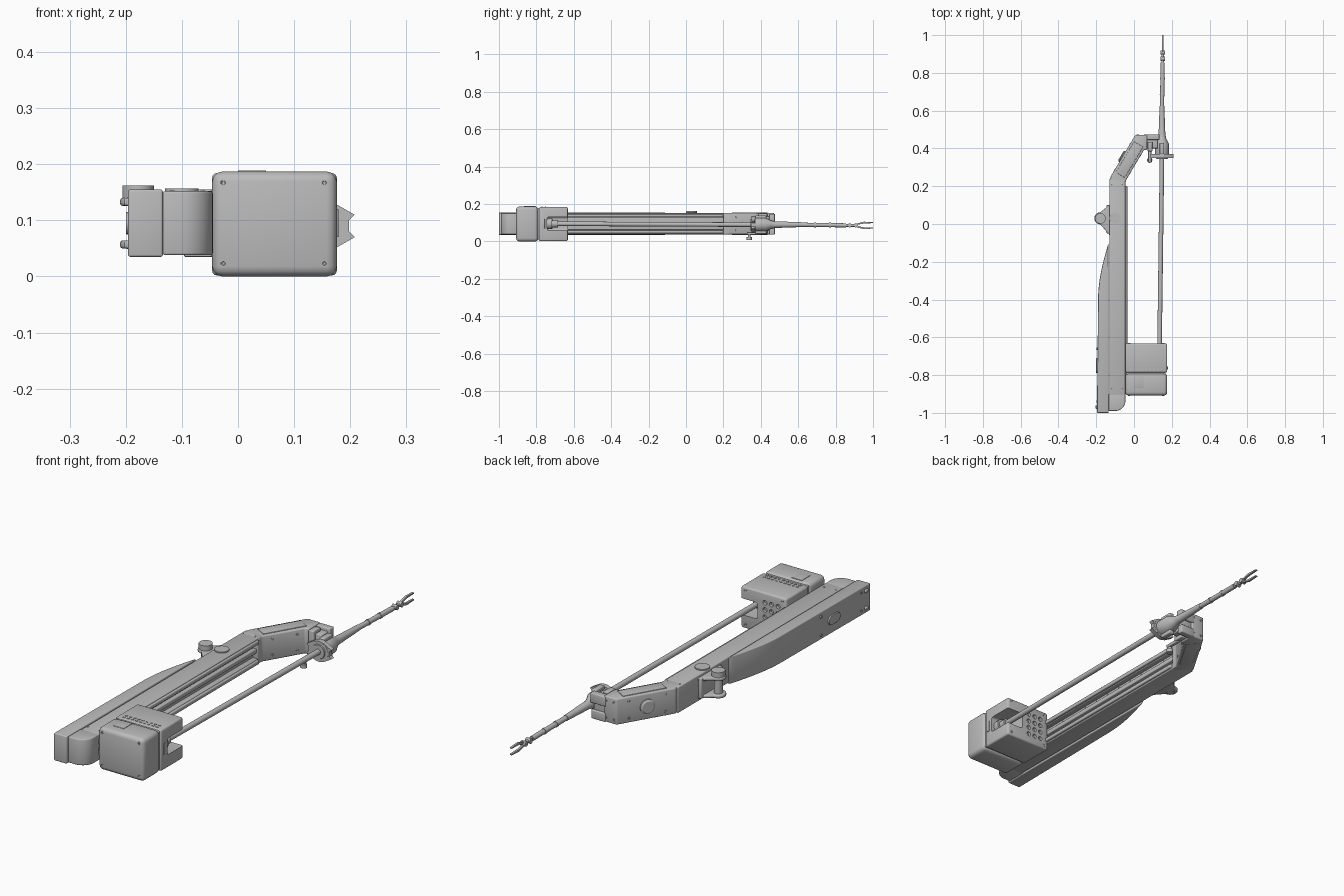
import bpy, bmesh, math
from mathutils import Vector

default_cube = bpy.data.objects.get("Cube")
if default_cube:
    bpy.data.objects.remove(default_cube)

grey = (.5, .5, .5, 1)
material = bpy.data.materials.new("instrument grey")
material.use_nodes = True
material.diffuse_color = grey
material.node_tree.nodes["Principled BSDF"].inputs["Base Color"].default_value = grey

X, Y, Z = Vector((1, 0, 0)), Vector((0, 1, 0)), Vector((0, 0, 1))
MIDDLE = .095          # mid height shared by arm and housing
ROD_X, ROD_Z = .148, .09
SOFT = .004            # usual edge rounding
SIDES = (-1, 1)
parts, cutters = [], []


def around(half):
    return MIDDLE - half, MIDDLE + half


def finish(name, bm, bevel=0):
    bmesh.ops.recalc_face_normals(bm, faces=bm.faces)
    mesh = bpy.data.meshes.new(name)
    bm.to_mesh(mesh)
    bm.free()
    mesh.materials.append(material)
    part = bpy.data.objects.new(name, mesh)
    bpy.context.scene.collection.objects.link(part)
    if bevel:
        rounding = part.modifiers.new("Bevel", "BEVEL")
        rounding.width = bevel
        rounding.segments = 3
        rounding.limit_method = "ANGLE"
    parts.append(part)
    return part


def prism(name, outline, span, axis="z", bevel=SOFT):
    """Extrude a flat outline along one axis."""
    def place(a, b, depth):
        return {"x": (depth, a, b), "y": (a, depth, b), "z": (a, b, depth)}[axis]
    bm = bmesh.new()
    low, high = [[bm.verts.new(place(a, b, depth)) for a, b in outline] for depth in span]
    bm.faces.new(low)
    bm.faces.new(high)
    for i in range(len(outline)):
        bm.faces.new((low[i - 1], low[i], high[i], high[i - 1]))
    return finish(name, bm, bevel)


def box(name, xs, ys, zs, bevel=SOFT):
    (left, right), (front, back) = xs, ys
    return prism(name, [(left, front), (right, front), (right, back), (left, back)], zs, bevel=bevel)


def arc(centre, radius, start, sweep, steps=10):
    """Points on an arc, with angles counted in quarter turns."""
    angles = [(start + sweep * k / steps) * math.pi / 2 for k in range(steps + 1)]
    return [(centre[0] + radius * math.cos(a), centre[1] + radius * math.sin(a)) for a in angles]


def ribbon(path, half):
    """Outline of a constant-width band with mitred bends."""
    steps = [(b - a).normalized() for a, b in zip(path, path[1:])]
    normals = [Z.cross(step) for step in steps]
    left, right = [], []
    for point, n, m in zip(path, normals[:1] + normals, normals + normals[-1:]):
        shift = (n + m) / (1 + n.dot(m)) * half
        left.append((point + shift).xy)
        right.append((point - shift).xy)
    return left + right[::-1]


def add_turned(bm, start, direction, profile, sides):
    """Revolve (distance, radius) stations about a line."""
    along = direction.normalized()
    u = along.orthogonal().normalized()
    v = along.cross(u)
    turns = [math.tau * k / sides for k in range(sides)]
    rings = [[bm.verts.new(start + along * distance + radius * (u * math.cos(a) + v * math.sin(a)))
              for a in turns] for distance, radius in profile]
    for near, far in zip(rings, rings[1:]):
        for k in range(sides):
            bm.faces.new((near[k - 1], near[k], far[k], far[k - 1]))
    bm.faces.new(rings[0])
    bm.faces.new(rings[-1])


def turned(name, start, direction, profile, sides=32):
    bm = bmesh.new()
    add_turned(bm, Vector(start), direction, profile, sides)
    return finish(name, bm)


def cylinder(name, start, direction, length, radius):
    return turned(name, start, direction, [(0, radius), (length, radius)])


def screws(name, centre, reach, other_reach, direction, radius=.006):
    """Four dished screws at the corners of a rectangle."""
    dish = [(-radius / 2, radius), (radius / 4, radius), (radius / 4, radius * .6), (0, radius / 2)]
    bm = bmesh.new()
    for i in SIDES:
        for j in SIDES:
            add_turned(bm, Vector(centre) + reach * i + other_reach * j, direction, dish, 12)
    return finish(name, bm)


def cut(target, cutter):
    boolean = target.modifiers.new("Cut", "BOOLEAN")
    boolean.operation = "DIFFERENCE"
    boolean.object = cutter
    boolean.solver = "EXACT"
    cutter.hide_render = True
    parts.remove(cutter)
    cutters.append(cutter)


# Long spar: a web with flanges above and below an inner channel
spar_length = (-.91, .24)
box("spar_web", (-.13, -.068), spar_length, around(.056))
box("slide_track", (-.07, -.05), spar_length, around(.01))
for side in SIDES:
    flange = sorted(MIDDLE + side * h for h in (.032, .057))
    lip = sorted(MIDDLE + side * h for h in (.035, .052))
    box("spar_flange", (-.13, -.045), spar_length, flange)
    box("spar_lip", (-.06, -.035), (-.7, .2), lip)
for mark in range(10):
    y = -.56 + mark * .075
    box("scale_mark", (-.07, -.066), (y, y + SOFT), (.11, .125), bevel=0)
screws("spar_screws", (-.09, -.33, .152), X * .027, Y * .54, Z, radius=SOFT)

# Rounded nose at the foot of the spar
nose_corner = arc((-.1, -.935), .055, -1, 1)
prism("spar_nose", [(-.134, -.9), (-.134, -.99)] + nose_corner + [(-.045, -.9)], around(.057))

# Outer cover, tapering into the spar
taper = [(-.135 - .055 * math.cos(t * math.pi / 20), -.4 + t * .03) for t in range(11)]
prism("outer_cover", [(-.134, -1), (-.196, -1)] + taper, around(.06))
pill = arc((-.73, MIDDLE), .02, -1, 2) + arc((-.77, MIDDLE), .02, 1, 2)
prism("cover_button", pill, (-.2, -.19), "x", bevel=.002)
screws("cover_screws", (-.196, -.8, MIDDLE), Y * .14, Z * .04, -X)

# Clevis mount with its pin
pin = Vector((-.178, .03, .045))
lug = [(-.12, -.07)] + arc(pin, .032, -1, -2) + [(-.12, .11)]
for side in SIDES:
    height = MIDDLE + side * .038
    prism("mount_lug", lug, (height - .007, height + .007))
    box("cover_foot", (-.203, -.19), (-.98, -.96), (height - .007, height + .007))
box("mount_back", (-.145, -.125), (-.05, .1), around(.045))
cylinder("mount_pin", pin, Z, .1, .018)
cylinder("mount_knob", pin + Z * .09, Z, .027, .028)
cylinder("mount_cap", (-.1, .03, .15), Z, .007, .03)

# Bent elbow carrying the guide
lower_bend, upper_bend = Vector((-.084, .24, MIDDLE)), Vector((.03, .432, MIDDLE))
elbow_path = [lower_bend - Y * .04, lower_bend, upper_bend, upper_bend + X * .04]
prism("elbow", ribbon(elbow_path, .04), around(.057), bevel=.006)
lid_path = [lower_bend.lerp(upper_bend, t) for t in (.1, .95)]
prism("elbow_lid", ribbon(lid_path, .028), around(.06), bevel=.002)
slope = (upper_bend - lower_bend).normalized()
outward = Z.cross(slope)
centre = (lower_bend + upper_bend) / 2
outer_face = centre + outward * .04
turned("elbow_button", outer_face, outward, [(0, .032), (.005, .032), (.01, .024)])
screws("elbow_outer_screws", outer_face, slope * .08, Z * .038, outward)
screws("elbow_inner_screws", centre - outward * .04, slope * .055, Z * .035, -outward)
screws("elbow_end_screws", (.04, .472, MIDDLE), X * .02, Z * .038, Y)

# Clamp between elbow and guide, with a latch
box("clamp_upper", (.06, .135), (.445, .475), (.105, .148))
box("clamp_lower", (.06, .13), (.445, .475), (.037, .075))
box("clamp_web", (.06, .125), (.4, .465), around(.04))
box("clamp_latch", (.072, .098), (.385, .435), around(.055))
box("latch_arm", (.075, .092), (.325, .4), (.036, .05))
latch = Vector((.083, .338, .008))
cylinder("latch_knob", latch, Z, .016, .014)
cylinder("latch_stem", latch, Z, .034, .007)

# Guide hub with a winged flange
hub = Vector((ROD_X, .345, ROD_Z))
turned("guide_hub", hub, Y, [(0, .03), (.02, .037), (.08, .037), (.11, .022), (.13, .018), (.28, .0125)])
flange_depth = (.35, .37)
cylinder("guide_flange", hub + Y * SOFT, Y, .022, .045)
for side in SIDES:
    for upright in SIDES:
        wing = [(0, .045), (.025, .04), (.06, .02), (.05, .01), (.05, 0), (0, 0)]
        outline = [(ROD_X + side * a, ROD_Z + upright * b) for a, b in wing]
        prism("flange_wing", outline, flange_depth, "y", bevel=0)
    box("hub_rib", (ROD_X - .012, ROD_X + .012), (.37, .43),
        sorted(ROD_Z + side * h for h in (.03, .05)))

# Slender shaft, wrist and jaws
shaft_start = Vector((.134, -.745, MIDDLE))
shaft = hub - shaft_start
cylinder("shaft", shaft_start, shaft, shaft.length, .012)
cylinder("shaft_collar", shaft_start, shaft, .03, .029)
cylinder("shaft_sleeve", shaft_start, shaft, .06, .02)
wrist = Vector((.152, .875, .086))
bore = hub + Y * .25
reach = wrist - bore
cylinder("instrument", bore, reach, reach.length - .02, .011)
for distance in (.09, .17):
    cylinder("instrument_ring", bore + reach.normalized() * distance, reach, .01, .013)
cylinder("wrist_link", wrist - Y * .03, Y, .06, .0075)
for distance in (0, .033):
    cylinder("wrist_pin", wrist + Y * distance - X * .012, X, .024, .011)
jaw = [(.9, 0), (.9, .006), (.95, .02), (1, .017), (1, .012), (.95, .01)]
for side in SIDES:
    prism("jaw", [(y, wrist.z + side * h) for y, h in jaw], (.147, .157), "x", bevel=.001)

# Drive housing: two shells over a core, leaving a seam
width = (-.046, .176)
box("housing_front", width, (-.908, -.79), (0, .187), bevel=.018)
box("housing_core", (-.04, .168), (-.8, -.75), around(.085))
rear = box("housing_rear", width, (-.786, -.632), (.002, .184), bevel=.008)
cut(rear, box("recess_cutter", (.095, .2), (-.742, -.6), around(.036), bevel=.01))
vents = bmesh.new()
for column in range(3):
    for row in range(4):
        corner = Vector((-.005, -.645, .045))
        add_turned(vents, corner + (X * column + Z * row) * .032, Y, [(0, .01), (.03, .01)], 16)
cut(rear, finish("vent_cutter", vents))
screws("housing_front_screws", (.064, -.908, MIDDLE), X * .09, Z * .072, -Y)
screws("housing_back_screws", (.065, -.632, MIDDLE), X * .09, Z * .075, Y)
box("housing_panel", (0, .05), (-.865, -.805), (.18, .189), bevel=.001)
for row in range(2):
    for column in range(9):
        x, y = -.02 + column * .02, -.772 + row * .017
        box("housing_dot", (x, x + .01), (y, y + .006), (.183, .186), bevel=0)
box("side_catch", (.17, .179), (-.77, -.755), around(.025), bevel=.001)
box("carriage", (-.066, -.03), (-.88, -.66), around(.028))

# Bake modifiers and shade by angle
bpy.context.view_layer.update()
depsgraph = bpy.context.evaluated_depsgraph_get()
baked = [bpy.data.meshes.new_from_object(part.evaluated_get(depsgraph)) for part in parts]
for part, mesh in zip(parts, baked):
    part.modifiers.clear()
    part.data = mesh
    mesh.shade_smooth()
    mesh.set_sharp_from_angle(angle=math.radians(32))
for cutter in cutters:
    bpy.data.objects.remove(cutter)
